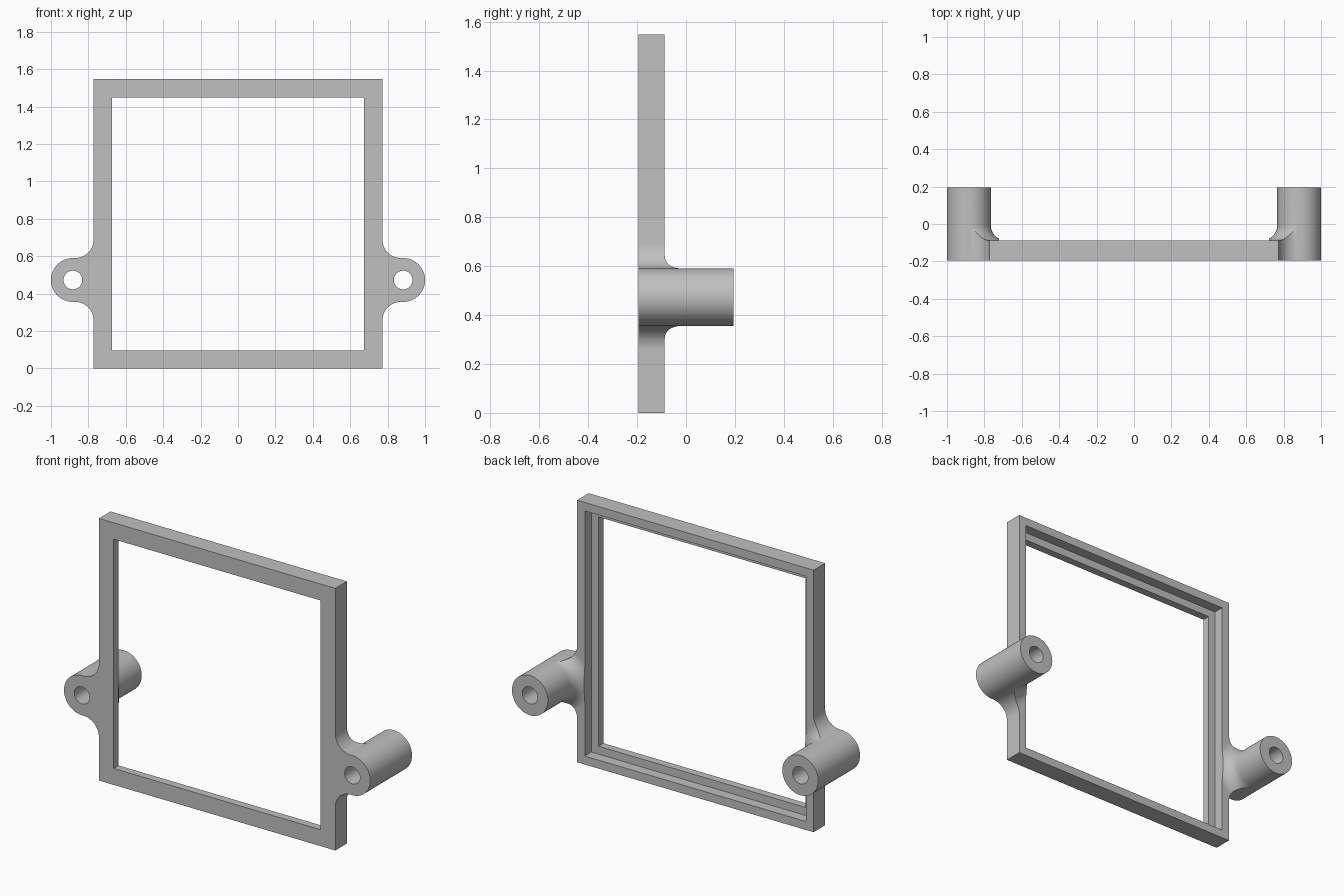
import bpy, bmesh
from math import sin, cos, pi

if "Cube" in bpy.data.objects:
    bpy.data.objects.remove(bpy.data.objects["Cube"])

# Main dimensions
FRONT, FACE, BACK = -0.195, -0.087, 0.195
HALF, HEIGHT = 0.772, 1.547
RIM, BORDER, LEDGE = 0.05, 0.097, -0.149
CX, CZ, R, HOLE = 0.883, 0.473, 0.117, 0.05
WEB, COLLAR = 0.1, 0.08

grey = bpy.data.materials.new("plain grey")
grey.use_nodes = True
colour = (0.53, 0.53, 0.53, 1)
grey.diffuse_color = colour
grey.node_tree.nodes["Principled BSDF"].inputs["Base Color"].default_value = colour


def arc(cx, cy, r, start, end, n):
    steps = [start + (end - start) * i / n for i in range(n + 1)]
    return [(cx + r * cos(a), cy + r * sin(a)) for a in steps]


def loft(name, loops, closed=False):
    """Bridge equal loops of points; cap the ends, or close into a ring."""
    bm = bmesh.new()
    rings = [[bm.verts.new(p) for p in loop] for loop in loops]
    n = len(rings[0])
    pairs = list(zip(rings, rings[1:]))
    if closed:
        pairs.append((rings[-1], rings[0]))
    else:
        bm.faces.new(rings[0])
        bm.faces.new(rings[-1])
    for a, b in pairs:
        for i in range(n):
            j = (i + 1) % n
            bm.faces.new((a[i], a[j], b[j], b[i]))
    bmesh.ops.recalc_face_normals(bm, faces=bm.faces)
    mesh = bpy.data.meshes.new(name)
    bm.to_mesh(mesh)
    bm.free()
    mesh.materials.append(grey)
    obj = bpy.data.objects.new(name, mesh)
    bpy.context.collection.objects.link(obj)
    return obj


def combine(target, tool, operation):
    mod = target.modifiers.new(operation.lower(), "BOOLEAN")
    mod.operation, mod.solver, mod.object = operation, "EXACT", tool
    bpy.context.view_layer.objects.active = target
    bpy.ops.object.modifier_apply(modifier=mod.name)
    bpy.data.objects.remove(tool)


def rectangle(inset, y):
    x, low, high = HALF - inset, inset, HEIGHT - inset
    return [(-x, y, low), (x, y, low), (x, y, high), (-x, y, high)]


def lathe(name, side, profile, n=96):
    """Revolve (radius, y) points about the boss axis."""
    return loft(name, [[(side * (CX + x), y, CZ + z) for x, z in arc(0, 0, r, 0, 2 * pi, n)[:-1]]
                       for r, y in profile])


# Square frame with a stepped recess at the back
sections = [(0, FRONT), (0, FACE), (RIM, FACE), (RIM, LEDGE), (BORDER, LEDGE), (BORDER, FRONT)]
frame = loft("frame", [rectangle(i, y) for i, y in sections], closed=True)

# Outline of a mounting lug: rounded end blending into the frame side
upper = [(HALF - RIM, R + WEB)] + arc(HALF + WEB - CX + CX, R + WEB, WEB, pi, 1.5 * pi, 20)
end = arc(CX, 0, R, pi / 2, -pi / 2, 48)
lower = [(x, -z) for x, z in reversed(upper)]
outline = upper + end + lower

# Tall boss with a curved collar where it leaves the frame
body = [(0.32, FRONT - 0.1), (0.32, FACE)]
body += arc(R + COLLAR, FACE + COLLAR, COLLAR, 1.5 * pi, pi, 16)
body = [(r + 0.0004, y) for r, y in body + [(R, BACK + 0.1)]]

for side in (1, -1):
    lug = loft("lug", [[(side * x, y, CZ + z) for x, z in outline] for y in (FRONT, BACK)])
    combine(lug, lathe("boss_shape", side, body), "INTERSECT")
    combine(frame, lug, "UNION")
    drill = lathe("drill", side, [(HOLE, FRONT - 0.1), (HOLE, BACK + 0.1)], 48)
    combine(frame, drill, "DIFFERENCE")

# Smooth curved surfaces, crisp edges
frame.name = "mounting_frame"
bpy.ops.object.select_all(action="DESELECT")
frame.select_set(True)
bpy.context.view_layer.objects.active = frame
bpy.ops.object.shade_smooth_by_angle(angle=0.5)
